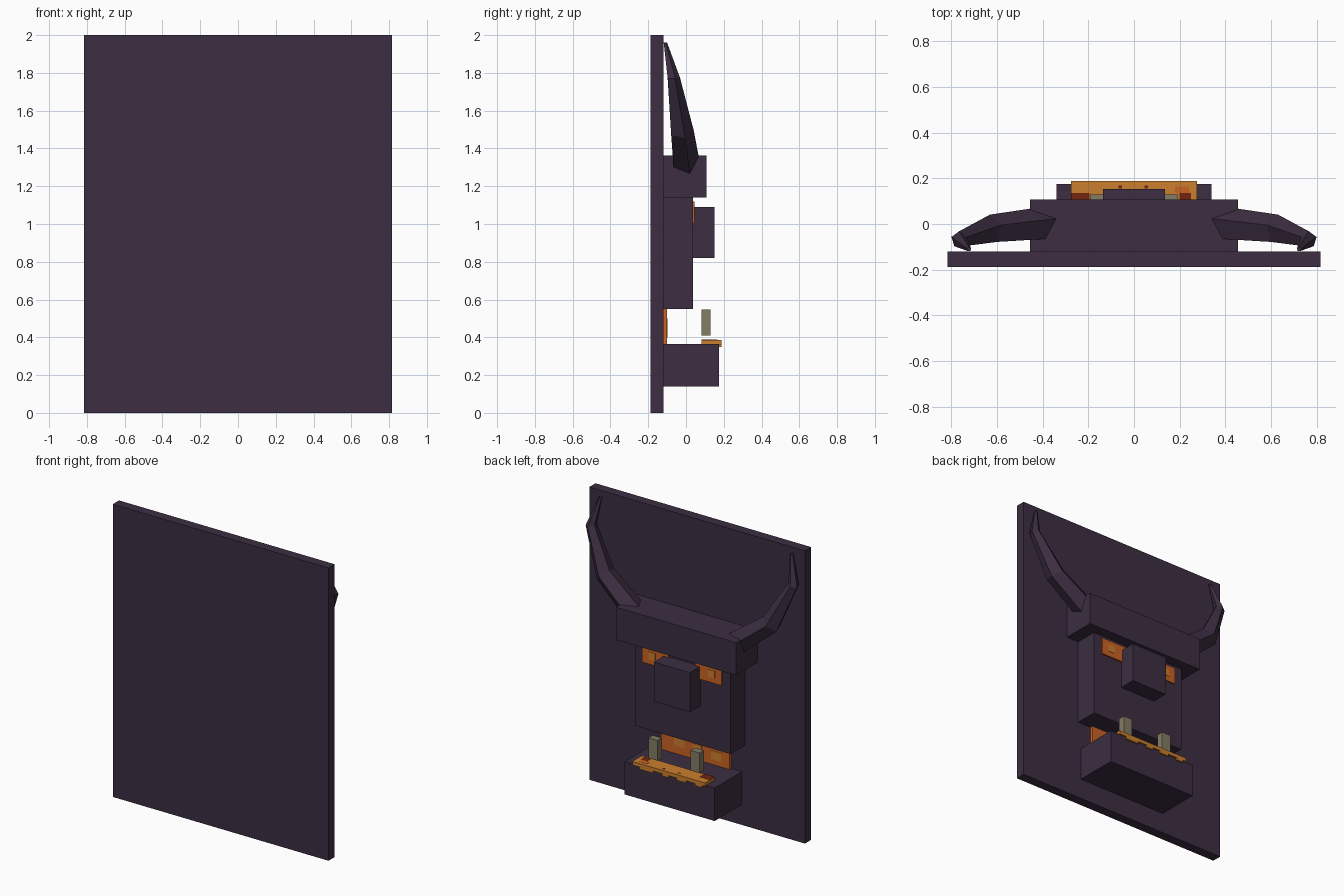
import bpy, bmesh, math
from mathutils import Vector

if "Cube" in bpy.data.objects:
    bpy.data.objects.remove(bpy.data.objects["Cube"])


def material(name, rgb):
    m = bpy.data.materials.new(name)
    m.diffuse_color = (*rgb, 1)
    m.use_nodes = True
    m.node_tree.nodes["Principled BSDF"].inputs["Base Color"].default_value = m.diffuse_color
    return m


PURPLE = material("dark purple", (0.045, 0.027, 0.054))
AMBER = material("amber", (0.60, 0.21, 0.027))
ORANGE = material("burnt orange", (0.60, 0.125, 0.018))
RED = material("dark red", (0.17, 0.018, 0.005))
BONE = material("bone", (0.23, 0.20, 0.13))


def finish(name, bm, mat):
    bmesh.ops.recalc_face_normals(bm, faces=bm.faces)
    mesh = bpy.data.meshes.new(name)
    bm.to_mesh(mesh)
    bm.free()
    mesh.materials.append(mat)
    ob = bpy.data.objects.new(name, mesh)
    bpy.context.collection.objects.link(ob)
    return ob


def box(name, x, y, z, mat):
    """Box from (min, max) ranges on each axis."""
    bm = bmesh.new()
    bmesh.ops.create_cube(bm, size=1)
    for v in bm.verts:
        v.co = [r[0] + (c + 0.5) * (r[1] - r[0]) for c, r in zip(v.co, (x, y, z))]
    return finish(name, bm, mat)


# Backing slab and the blocks of the head
box("backing_slab", (-0.815, 0.815), (-0.187, -0.12), (0, 2), PURPLE)
box("brow", (-0.455, 0.455), (-0.12, 0.108), (1.14, 1.363), PURPLE)
box("face", (-0.362, 0.362), (-0.12, 0.036), (0.55, 1.14), PURPLE)
box("nose", (-0.136, 0.136), (0.036, 0.152), (0.82, 1.09), PURPLE)
box("jaw", (-0.34, 0.34), (-0.12, 0.176), (0.14, 0.365), PURPLE)

# Glowing throat panel with lighter patches
box("throat", (-0.26, 0.26), (-0.12, -0.10), (0.365, 0.55), ORANGE)
for x0, x1, z0, z1 in ((0.08, 0.16, 0.42, 0.50), (-0.05, 0.02, 0.40, 0.47),
                       (-0.20, -0.12, 0.40, 0.46)):
    box("throat_patch", (x0, x1), (-0.10, -0.098), (z0, z1), AMBER)

# Glowing tongue strip with painted patches
box("tongue", (-0.275, 0.275), (0.082, 0.187), (0.363, 0.387), AMBER)
for x0, x1, y0, y1, mat in ((-0.275, -0.195, 0.082, 0.135, RED),
                            (0.20, 0.25, 0.09, 0.135, RED),
                            (-0.068, -0.052, 0.155, 0.168, RED),
                            (0.045, 0.062, 0.155, 0.168, RED),
                            (0.18, 0.24, 0.135, 0.165, ORANGE)):
    box("tongue_patch", (x0, x1), (y0, y1), (0.387, 0.388), mat)
# Ragged drips over the front lip of the jaw
for x0, x1 in ((-0.25, -0.20), (-0.13, -0.06), (0.0, 0.05), (0.12, 0.22)):
    box("tongue_drip", (x0, x1), (0.176, 0.187), (0.348, 0.363), AMBER)

# Teeth, eyes and horns on both sides
HORN = (  # centre, radius
    ((0.38, 0.0, 1.30), 0.078),
    ((0.63, -0.025, 1.495), 0.066),
    ((0.765, -0.068, 1.775), 0.036),
    ((0.722, -0.11, 1.96), 0.010),
)


def horn(side, sides=5):
    bm = bmesh.new()
    pts = [Vector(p) for p, r in HORN]
    rings = []
    for i, (p, r) in enumerate(HORN):
        t = (pts[min(i + 1, 3)] - pts[max(i - 1, 0)])
        t.y = 0
        t.normalize()
        across = Vector((t.z, 0, -t.x))
        ring = []
        for k in range(sides):
            a = math.tau * (k + 0.25) / sides
            co = pts[i] + across * (r * math.cos(a)) + Vector((0, r * math.sin(a), 0))
            ring.append(bm.verts.new((co.x * side, co.y, co.z)))
        rings.append(ring)
    for a, b in zip(rings, rings[1:]):
        for k in range(sides):
            j = (k + 1) % sides
            bm.faces.new((a[k], a[j], b[j], b[k]))
    bm.faces.new(rings[0])
    bm.faces.new(rings[-1])
    finish("horn", bm, PURPLE)


for s in (-1, 1):
    def span(a, b):
        return tuple(sorted((s * a, s * b)))
    box("tooth", span(0.125, 0.193), (0.083, 0.13), (0.41, 0.548), BONE)
    box("eye", span(0.10, 0.30), (0.036, 0.046), (1.005, 1.12), ORANGE)
    box("eye_patch", span(0.20, 0.25), (0.046, 0.048), (1.04, 1.09), AMBER)
    horn(s)
